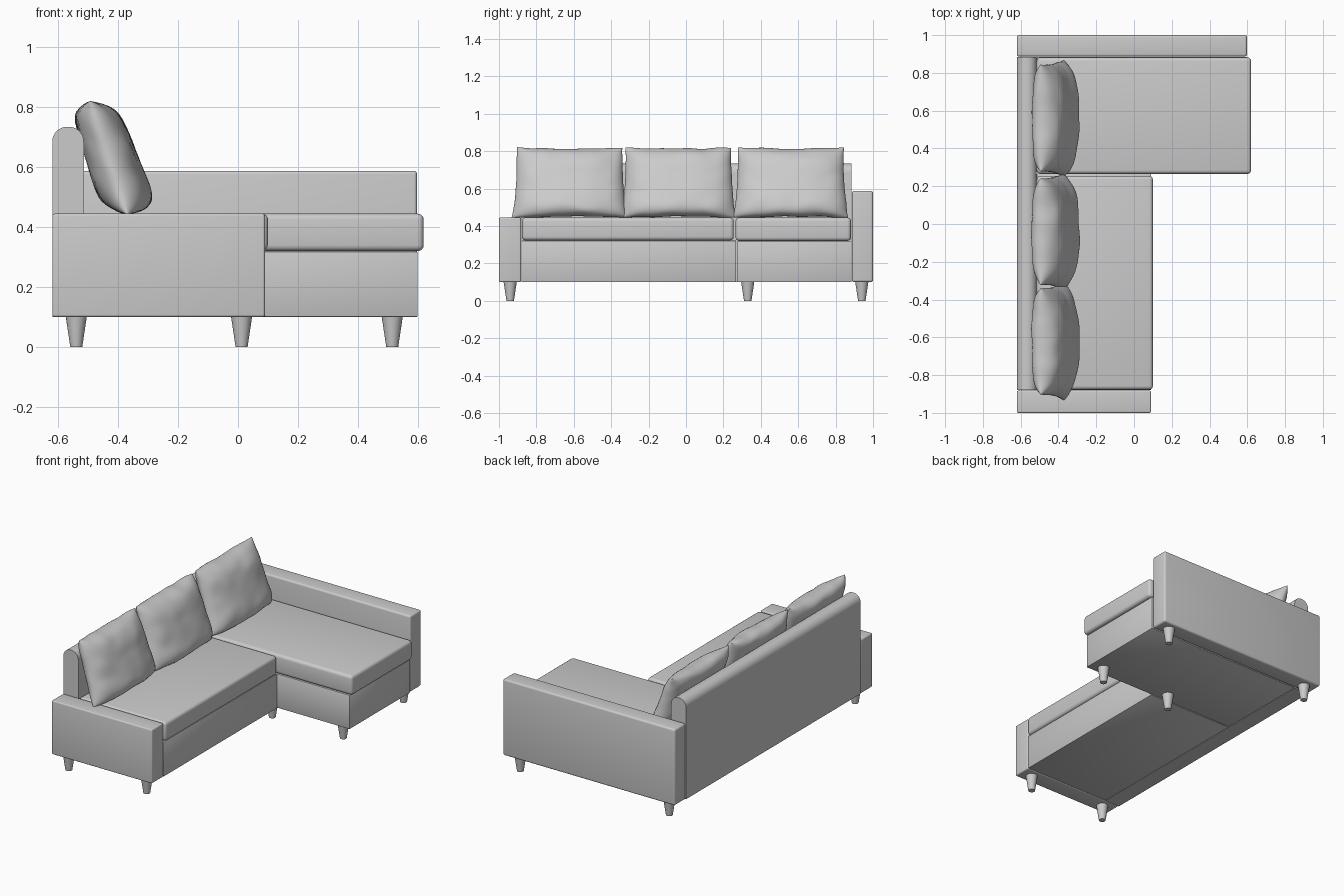
import bpy, bmesh, math
from mathutils import Vector, noise

cube = bpy.data.objects.get("Cube")
if cube:
    bpy.data.objects.remove(cube, do_unlink=True)

fabric = bpy.data.materials.new("light_grey")
fabric.use_nodes = True
GREY = (0.6, 0.6, 0.6, 1)
fabric.diffuse_color = GREY
fabric.node_tree.nodes["Principled BSDF"].inputs["Base Color"].default_value = GREY


def finish(name, bm, angle=40):
    bmesh.ops.recalc_face_normals(bm, faces=bm.faces)
    mesh = bpy.data.meshes.new(name)
    bm.to_mesh(mesh)
    bm.free()
    mesh.materials.append(fabric)
    obj = bpy.data.objects.new(name, mesh)
    bpy.context.collection.objects.link(obj)
    bpy.ops.object.select_all(action='DESELECT')
    obj.select_set(True)
    bpy.context.view_layer.objects.active = obj
    bpy.ops.object.shade_smooth_by_angle(angle=math.radians(angle))
    return obj


def box(name, low, high, radius, segments=4, pick=lambda a, b: True):
    """Box between two corners, with the picked edges rounded."""
    bm = bmesh.new()
    bmesh.ops.create_cube(bm, size=1)
    low, high = Vector(low), Vector(high)
    for v in bm.verts:
        v.co = Vector(low[i] + (v.co[i] + 0.5) * (high[i] - low[i]) for i in range(3))
    edges = [e for e in bm.edges if pick(e.verts[0].co, e.verts[1].co)]
    bmesh.ops.bevel(bm, geom=edges, offset=radius, segments=segments,
                    profile=0.5, affect='EDGES', clamp_overlap=True)
    return finish(name, bm)


BACK, INNER, FLOOR, SEAT = -0.62, -0.515, 0.10, 0.445

# Frame: backrest with rounded top, two arms, two plinths
box("backrest", (BACK, -0.88, FLOOR), (INNER, 0.885, 0.735), 0.049, 8,
    lambda a, b: min(a.z, b.z) > 0.7 and abs(a.y - b.y) > 1)
box("short_arm", (BACK, -1, FLOOR), (0.09, -0.882, SEAT), 0.008)
box("long_arm", (BACK, 0.887, FLOOR), (0.598, 1, 0.588), 0.012)
box("sofa_base", (INNER, -0.88, FLOOR), (0.09, 0.268, 0.322), 0.004, 2)
box("chaise_base", (INNER, 0.272, FLOOR), (0.60, 0.885, 0.318), 0.004, 2)

# Seat cushions
box("sofa_seat", (INNER, -0.877, 0.323), (0.10, 0.255, SEAT), 0.02)
box("chaise_seat", (INNER, 0.265, 0.32), (0.62, 0.882, SEAT), 0.02)


def pillow(name, y, seed, n=28):
    """Plump, leaning cushion made of two bulging sheets joined at a seam."""
    bm = bmesh.new()
    for side in (-1, 1):
        grid = []
        for i in range(n + 1):
            row = []
            for j in range(n + 1):
                # denser spacing toward the seam
                u = math.sin(math.pi / 2 * (2 * i / n - 1))
                v = math.sin(math.pi / 2 * (2 * j / n - 1))
                puff = (1 - abs(u) ** 3.5) ** 0.55 * (1 - abs(v) ** 5) ** 0.5
                edge = max(abs(u), abs(v))
                crease = noise.noise(Vector((u * 2.5, v * 2.5, seed + side * 5)))
                thick = puff * (0.088 - 0.008 * v + 0.014 * crease * edge)
                lean = -0.432 - 0.062 * v + 0.012 * (1 - u * u)
                half = 0.286 - 0.012 * v + 0.010 * v * v
                ripple = 0.006 * noise.noise(Vector((u * 3, v * 3, seed)))
                z = 0.632 + v * (0.182 + 0.006 * u * u) + ripple
                if v < 0:
                    z = max(z, SEAT + 0.001)
                row.append(bm.verts.new((lean + side * thick, y + u * half + ripple * abs(v), z)))
            grid.append(row)
        for i in range(n):
            for j in range(n):
                bm.faces.new((grid[i][j], grid[i + 1][j], grid[i + 1][j + 1], grid[i][j + 1]))
    bmesh.ops.remove_doubles(bm, verts=bm.verts, dist=0.0004)
    return finish(name, bm, 70)


for label, y, seed in (("front", -0.622, 1.3), ("middle", -0.04, 4.7), ("rear", 0.56, 8.2)):
    pillow(label + "_back_cushion", y, seed)

# Tapered legs
for k, (x, y) in enumerate([(-0.54, -0.94), (0.012, -0.94), (0.012, 0.33),
                            (0.515, 0.33), (0.515, 0.94), (-0.54, 0.94)]):
    bm = bmesh.new()
    bmesh.ops.create_cone(bm, cap_ends=True, segments=24, radius1=0.02, radius2=0.035, depth=FLOOR)
    bmesh.ops.translate(bm, verts=bm.verts, vec=(x, y, FLOOR / 2))
    finish("leg_%d" % (k + 1), bm)
